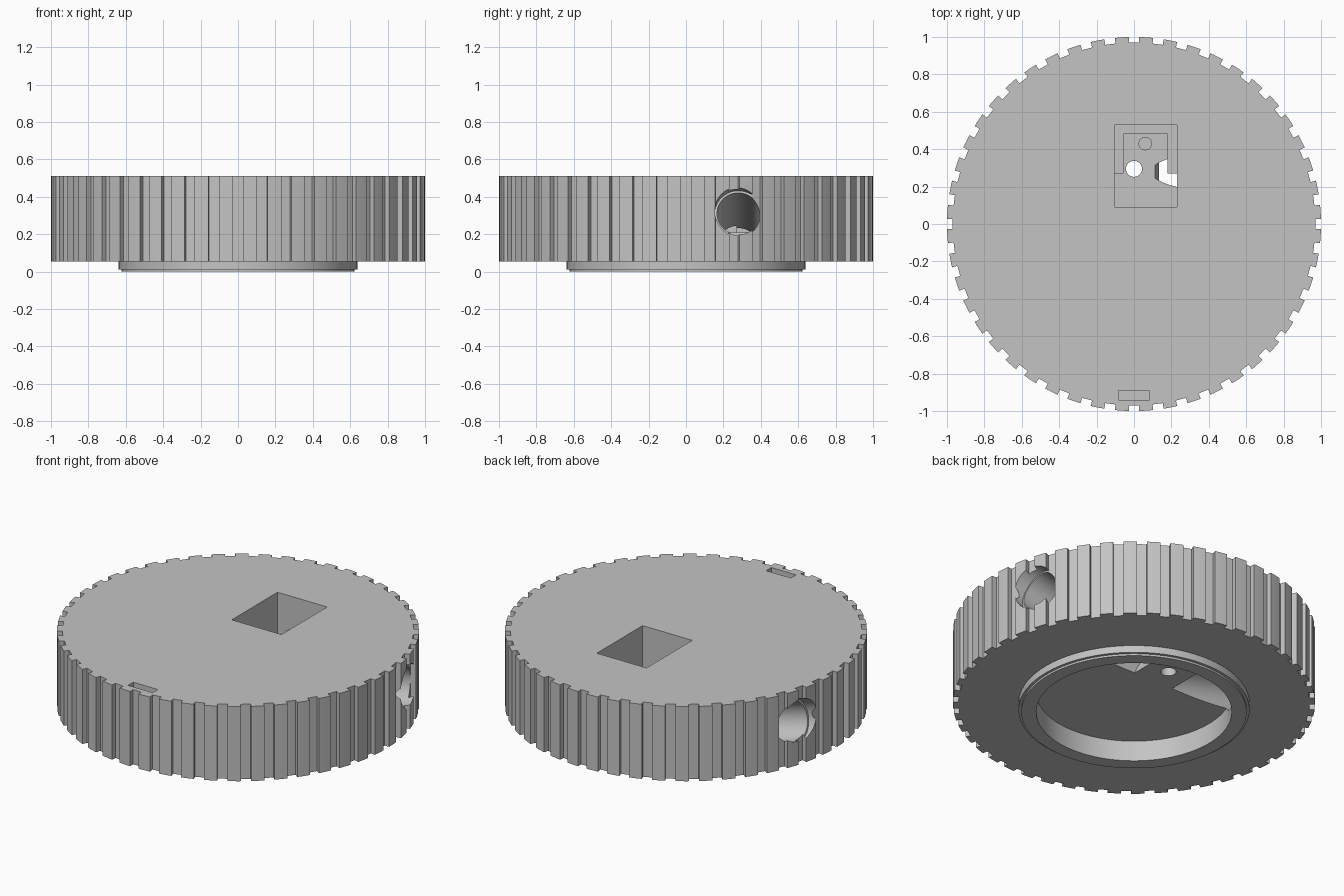
import bpy, bmesh, math
from mathutils import Matrix, Vector

cube = bpy.data.objects.get("Cube")
if cube:
    bpy.data.objects.remove(cube)

grey = bpy.data.materials.new("plain_grey")
grey.use_nodes = True
colour = (0.55, 0.55, 0.55, 1)
grey.diffuse_color = colour
grey.node_tree.nodes["Principled BSDF"].inputs["Base Color"].default_value = colour


def make_object(name, bm):
    bmesh.ops.recalc_face_normals(bm, faces=bm.faces)
    mesh = bpy.data.meshes.new(name)
    bm.to_mesh(mesh)
    bm.free()
    mesh.materials.append(grey)
    obj = bpy.data.objects.new(name, mesh)
    bpy.context.collection.objects.link(obj)
    return obj


def prism(name, outline, z0, z1):
    bm = bmesh.new()
    face = bm.faces.new([bm.verts.new((x, y, z0)) for x, y in outline])
    top = bmesh.ops.extrude_face_region(bm, geom=[face])["geom"]
    verts = [v for v in top if isinstance(v, bmesh.types.BMVert)]
    bmesh.ops.translate(bm, verts=verts, vec=(0, 0, z1 - z0))
    return make_object(name, bm)


def rod(name, start, end, radius, sides=64):
    a, b = Vector(start), Vector(end)
    turn = (b - a).to_track_quat("Z", "Y").to_matrix().to_4x4()
    bm = bmesh.new()
    bmesh.ops.create_cone(bm, cap_ends=True, segments=sides, radius1=radius,
                          radius2=radius, depth=(b - a).length,
                          matrix=Matrix.Translation((a + b) / 2) @ turn)
    return make_object(name, bm)


def box(name, x0, x1, y0, y1, z0, z1):
    return prism(name, [(x0, y0), (x1, y0), (x1, y1), (x0, y1)], z0, z1)


def combine(target, tool, operation):
    mod = target.modifiers.new(tool.name, "BOOLEAN")
    mod.object, mod.operation, mod.solver = tool, operation, "EXACT"
    bpy.context.view_layer.objects.active = target
    bpy.ops.object.modifier_apply(modifier=mod.name)
    bpy.data.objects.remove(tool)


# Knurled disc with parallel-sided grooves round the rim
TEETH, GROOVE, INNER = 48, 0.028, 0.97
TOP, UNDER, CEILING = 0.51, 0.055, 0.125
pitch = 2 * math.pi / TEETH
outline = []
for i in range(TEETH):
    a = i * pitch
    inner, outer = math.asin(GROOVE / INNER), math.asin(GROOVE)
    polar = [(INNER, a - inner), (INNER, a + inner)]
    polar += [(1, a + outer + (pitch - 2 * outer) * k / 4) for k in range(5)]
    outline += [(r * math.cos(t), r * math.sin(t)) for r, t in polar]
body = prism("knurled_disc", outline, UNDER, TOP)

# Stepped collar and round recess underneath
combine(body, rod("collar", (0, 0, 0.012), (0, 0, 0.09), 0.638, 128), "UNION")
combine(body, rod("collar_lip", (0, 0, 0), (0, 0, 0.08), 0.622, 128), "UNION")
combine(body, rod("recess", (0, 0, -0.1), (0, 0, CEILING), 0.54, 128), "DIFFERENCE")

# Stepped pocket in the top, index slot and vertical hole
combine(body, box("pocket", -0.105, 0.23, 0.09, 0.53, 0.26, 0.6), "DIFFERENCE")
combine(body, box("pocket_front", -0.105, 0.23, 0.09, 0.27, 0.21, 0.3), "DIFFERENCE")
combine(body, box("pocket_inner", -0.055, 0.18, 0.2, 0.48, 0.21, 0.3), "DIFFERENCE")
combine(body, box("index_slot", -0.083, 0.083, -0.94, -0.89, 0.43, 0.6), "DIFFERENCE")
combine(body, rod("through_hole", (0, 0.295, 0), (0, 0.295, 0.3), 0.043, 32), "DIFFERENCE")

# Counterbored side holes sloping down into the recess
for side in (1, -1):
    def on_axis(x):
        return (side * x, 0.28, 0.318 + 0.26 * (x - 0.96))
    combine(body, rod("side_bore", on_axis(1.2), on_axis(0.14), 0.114), "DIFFERENCE")
    combine(body, rod("counterbore", on_axis(1.2), on_axis(0.93), 0.126), "DIFFERENCE")

# Locating peg in the pocket
combine(body, rod("peg", (0.06, 0.43, 0.19), (0.06, 0.43, 0.35), 0.036, 32), "UNION")

bpy.ops.object.select_all(action="DESELECT")
body.select_set(True)
bpy.context.view_layer.objects.active = body
bpy.ops.object.shade_smooth_by_angle(angle=math.radians(12))
